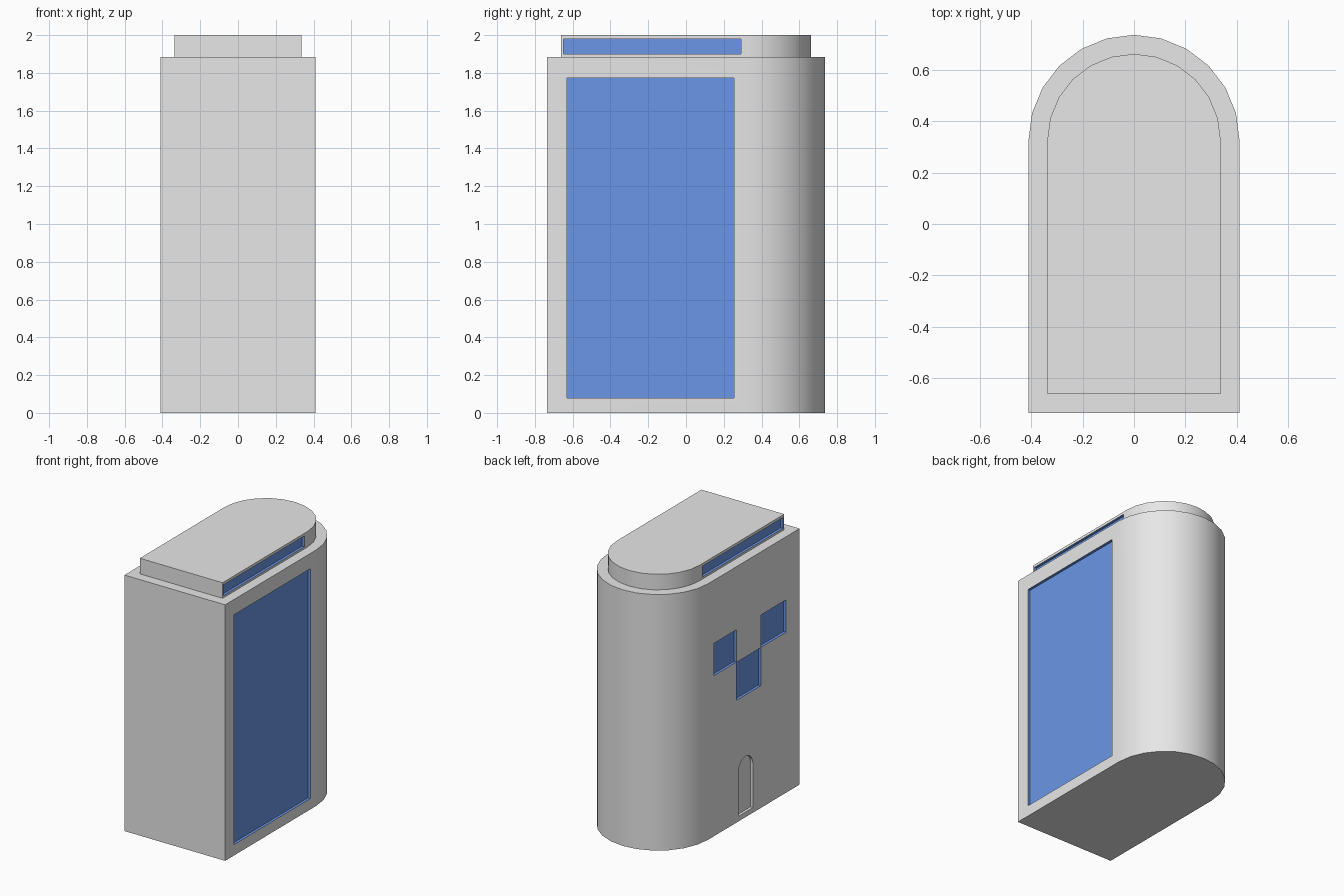
import bpy, bmesh, math

if "Cube" in bpy.data.objects:
    bpy.data.objects.remove(bpy.data.objects["Cube"])

def material(name, rgb):
    m = bpy.data.materials.new(name)
    m.diffuse_color = (*rgb, 1)
    m.use_nodes = True
    m.node_tree.nodes["Principled BSDF"].inputs["Base Color"].default_value = m.diffuse_color
    return m

GREY = material("grey_wall", (0.8, 0.8, 0.8))
BLUE = material("blue_glass", (0.147, 0.305, 0.8))
DEPTH = 0.02

def prism(name, profile, vec, mat):
    """Extrude a closed 3D profile along vec."""
    me = bpy.data.meshes.new(name)
    bm = bmesh.new()
    face = bm.faces.new([bm.verts.new(p) for p in profile])
    ext = bmesh.ops.extrude_face_region(bm, geom=[face])["geom"]
    bmesh.ops.translate(bm, verts=[v for v in ext if isinstance(v, bmesh.types.BMVert)], vec=vec)
    bmesh.ops.recalc_face_normals(bm, faces=bm.faces)
    bm.to_mesh(me)
    bm.free()
    me.materials.append(mat)
    ob = bpy.data.objects.new(name, me)
    bpy.context.collection.objects.link(ob)
    return ob

def arc(cx, cy, r, n=12):
    return [(cx + r * math.cos(math.pi * i / n), cy + r * math.sin(math.pi * i / n))
            for i in range(n + 1)]

def block(name, half, length, z0, z1):
    """Block with a square front and a half-round back."""
    pts = [(-half, -length), (half, -length)] + arc(0, length - half, half)
    return prism(name, [(x, y, z0) for x, y in pts], (0, 0, z1 - z0), GREY)

def rect(y0, y1, z0, z1):
    return [(y0, z0), (y1, z0), (y1, z1), (y0, z1)]

def recess(target, half, side, yz, mat):
    """Cut a shallow recess with a y-z outline into the side wall."""
    cutter = prism("cutter", [(side * (half - DEPTH), y, z) for y, z in yz],
                   (side * (DEPTH + 0.05), 0, 0), mat)
    bpy.context.view_layer.objects.active = target
    mod = target.modifiers.new("recess", 'BOOLEAN')
    mod.operation = 'DIFFERENCE'
    mod.solver = 'EXACT'
    mod.material_mode = 'TRANSFER'
    mod.object = cutter
    bpy.ops.object.modifier_apply(modifier=mod.name)
    bpy.data.objects.remove(cutter)

# Main tower and set-back roof block
BODY, ROOF = 0.41, 0.337
tower = block("tower", BODY, 0.735, 0, 1.885)
roof = block("roof_block", ROOF, 0.661, 1.885, 2.0)

# Large window on the right wall
recess(tower, BODY, 1, rect(-0.63, 0.255, 0.08, 1.772), BLUE)

# Three staggered windows on the left wall
for y0, y1, z0, z1 in ((-0.58, -0.288, 1.182, 1.42),
                       (-0.286, -0.004, 0.9, 1.18),
                       (-0.002, 0.257, 1.182, 1.42)):
    recess(tower, BODY, -1, rect(y0, y1, z0, z1), BLUE)

# Arched door on the left wall
recess(tower, BODY, -1, [(-0.192, 0.038), (-0.026, 0.038)] + arc(-0.109, 0.365, 0.083), GREY)

# Strip windows on both sides of the roof block
for side in (-1, 1):
    recess(roof, ROOF, side, rect(-0.648, 0.29, 1.9, 1.98), BLUE)

# Smooth the round back, keep walls flat
for ob in (tower, roof):
    bpy.ops.object.select_all(action='DESELECT')
    ob.select_set(True)
    bpy.context.view_layer.objects.active = ob
    bpy.ops.object.shade_smooth_by_angle()
    wn = ob.modifiers.new("flat_walls", 'WEIGHTED_NORMAL')
    wn.keep_sharp = True
